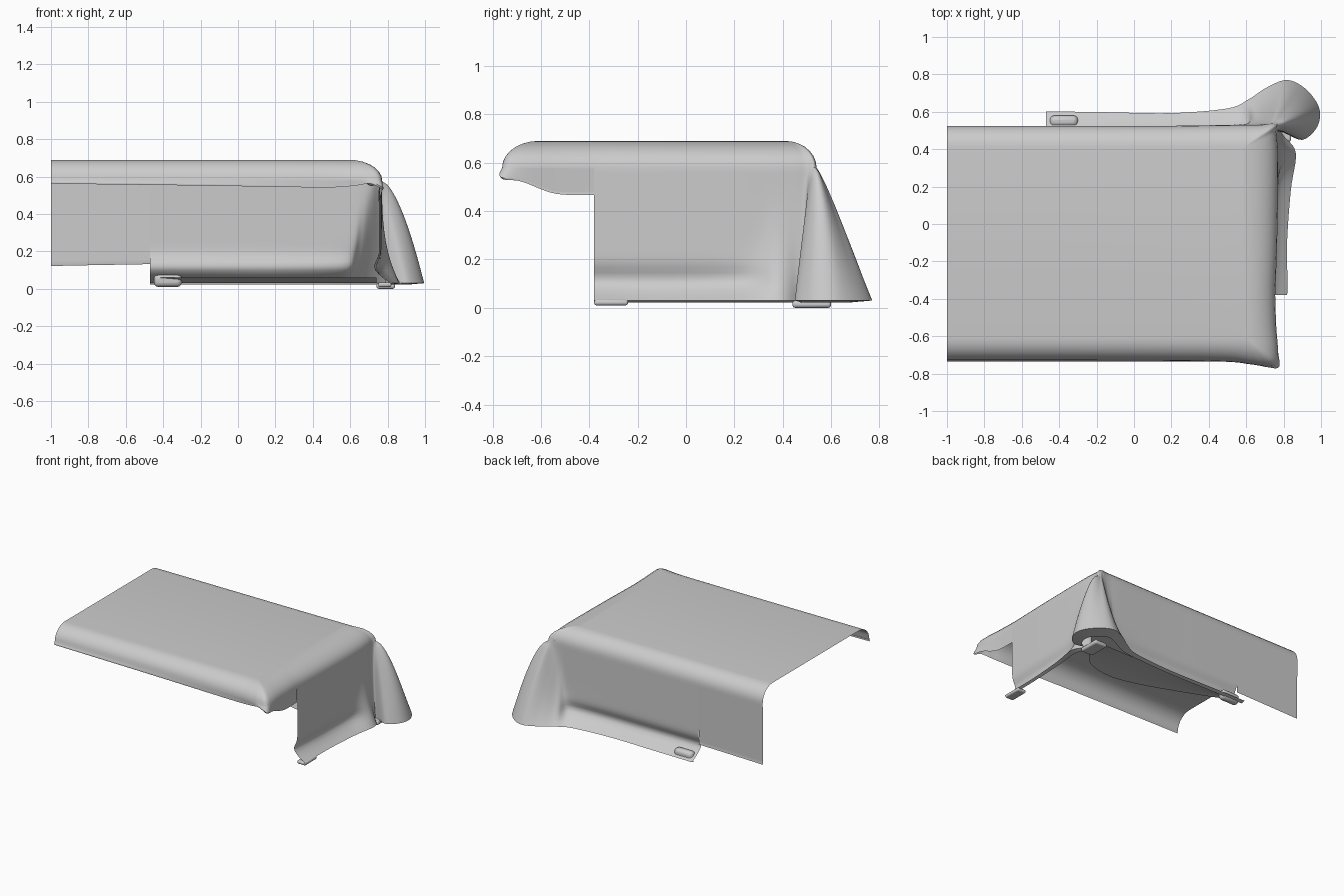
import bpy, bmesh, math
from mathutils import Vector

cube = bpy.data.objects.get("Cube")
if cube:
    bpy.data.objects.remove(cube, do_unlink=True)

grey = bpy.data.materials.new("soft grey cloth")
grey.use_nodes = True
grey.diffuse_color = (0.6, 0.6, 0.6, 1)
grey.node_tree.nodes["Principled BSDF"].inputs["Base Color"].default_value = (0.6, 0.6, 0.6, 1)

TOP, SHOULDER = 0.69, 0.58
ARC, WALL, SUB = 7, 24, 6


def finish(obj, angle=50):
    obj.data.materials.append(grey)
    bpy.ops.object.select_all(action='DESELECT')
    obj.select_set(True)
    bpy.context.view_layer.objects.active = obj
    bpy.ops.object.shade_smooth_by_angle(angle=math.radians(angle))


def link_mesh(name, bm):
    bmesh.ops.recalc_face_normals(bm, faces=bm.faces[:])
    mesh = bpy.data.meshes.new(name)
    bm.to_mesh(mesh)
    bm.free()
    obj = bpy.data.objects.new(name, mesh)
    bpy.context.collection.objects.link(obj)
    finish(obj)


def smooth_path(points):
    """Catmull-Rom through tuples of any length."""
    pts = [Vector(p) for p in points]
    pts = [pts[0] * 2 - pts[1]] + pts + [pts[-1] * 2 - pts[-2]]
    out = []
    for a, b, c, d in zip(pts, pts[1:], pts[2:], pts[3:]):
        for i in range(SUB):
            t = i / SUB
            out.append(b + (c - a) * (t / 2) + (a * 2 - b * 5 + c * 4 - d) * (t * t / 2)
                       + (b * 3 - a - c * 3 + d) * (t ** 3 / 2))
    return out + [pts[-2]]


def column(p):
    """One strip from the flat top, over the rounded shoulder, down to the hem."""
    x, y, bx, by, zb, power = p
    inner = Vector((min(x, 0.59), max(-0.61, min(y, 0.41))))
    edge, hem = Vector((x, y)), Vector((bx, by))
    pts = []
    for i in range(ARC):
        a = math.pi / 2 * i / ARC
        q = inner.lerp(edge, math.sin(a))
        pts.append((q.x, q.y, SHOULDER + (TOP - SHOULDER) * math.cos(a)))
    # Gathered hems pinch inward just above the flared edge
    pinch = 0.5 * max(0, min(1, (power - 3) / 3))
    for i in range(WALL + 1):
        t = i / WALL
        flare = t ** max(power * (1 + pinch * 3), 0.5) - pinch * math.exp(-((t - 0.85) / 0.09) ** 2)
        q = edge + (hem - edge) * flare
        pts.append((q.x, q.y, SHOULDER + (zb - SHOULDER) * t))
    q = hem.lerp(edge, 0.4)
    pts.append((q.x, q.y, zb - 0.008))
    return pts


# Each control: shoulder x, y, hem x, y, hem height, flare power
front_lip = [
    (-1, -0.73, -1, -0.735, 0.57, 1), (-0.2, -0.73, -0.2, -0.735, 0.56, 1),
    (0.45, -0.735, 0.45, -0.735, 0.55, 1), (0.62, -0.75, 0.63, -0.75, 0.56, 1),
    (0.70, -0.76, 0.71, -0.765, 0.57, 1), (0.76, -0.75, 0.775, -0.765, 0.54, 1),
    (0.77, -0.68, 0.77, -0.68, 0.53, 1), (0.76, -0.54, 0.755, -0.54, 0.48, 1),
    (0.755, -0.38, 0.75, -0.38, 0.475, 1)]
long_drape = [
    (0.755, -0.38, 0.82, -0.38, 0.03, 6), (0.765, -0.1, 0.82, -0.1, 0.03, 6),
    (0.77, 0.2, 0.84, 0.18, 0.03, 5), (0.77, 0.36, 0.865, 0.38, 0.03, 3),
    (0.765, 0.45, 0.80, 0.47, 0.03, 2), (0.76, 0.495, 0.80, 0.49, 0.03, 1.2),
    (0.765, 0.52, 0.90, 0.45, 0.03, 0.9), (0.765, 0.53, 0.98, 0.52, 0.03, 0.65),
    (0.76, 0.535, 0.99, 0.62, 0.03, 0.6), (0.75, 0.538, 0.92, 0.72, 0.03, 0.8),
    (0.74, 0.54, 0.82, 0.77, 0.03, 0.95), (0.71, 0.535, 0.71, 0.73, 0.03, 1.7),
    (0.66, 0.53, 0.61, 0.665, 0.03, 3), (0.55, 0.53, 0.50, 0.62, 0.03, 5),
    (0.2, 0.525, 0.2, 0.595, 0.03, 6), (-0.15, 0.525, -0.15, 0.6, 0.03, 6),
    (-0.47, 0.525, -0.47, 0.605, 0.03, 6)]
short_drape = [
    (-0.47, 0.525, -0.47, 0.52, 0.14, 1), (-0.75, 0.525, -0.75, 0.52, 0.135, 1),
    (-1, 0.525, -1, 0.52, 0.13, 1)]

# Draped cover, one open surface
bm = bmesh.new()
cache, rim = {}, []


def vert(co):
    key = tuple(round(c, 4) for c in co)
    if key not in cache:
        cache[key] = bm.verts.new(co)
    return cache[key]


for section in (front_lip, long_drape, short_drape):
    cols = [[vert(co) for co in column(p)] for p in smooth_path(section)]
    for col in cols:
        if col[0] not in rim:
            rim.append(col[0])
    for a, b in zip(cols, cols[1:]):
        for i in range(len(a) - 1):
            quad = list(dict.fromkeys((a[i], a[i + 1], b[i + 1], b[i])))
            if len(quad) > 2 and not bm.faces.get(quad):
                bm.faces.new(quad)
bm.faces.new(rim)
link_mesh("draped_cover", bm)

# Cloth tucked under the back edge, widest near the corner: x, inner y
bm = bmesh.new()
tuck = smooth_path([(0.74, 0.42), (0.62, 0.28), (0.42, 0.23), (0.2, 0.27),
                    (-0.05, 0.36), (-0.25, 0.44), (-0.45, 0.53)])
rows = []
for x, y in tuck:
    rows.append([bm.verts.new((x, 0.57 + (y - 0.57) * k / 5, 0.03 + 0.03 * math.sin(math.pi / 2 * k / 5)))
                 for k in range(6)])
for a, b in zip(rows, rows[1:]):
    for k in range(5):
        bm.faces.new((a[k], a[k + 1], b[k + 1], b[k]))
link_mesh("tucked_flap", bm)


def tab(name, centre, size):
    bpy.ops.mesh.primitive_cube_add(size=1, location=centre)
    obj = bpy.context.object
    obj.name = name
    obj.scale = size
    bpy.ops.object.transform_apply(location=False, rotation=False, scale=True)
    bevel = obj.modifiers.new("soft edge", 'BEVEL')
    bevel.width, bevel.segments = min(size) * 0.4, 3
    finish(obj)


# Folded hem ends and the tuck under the corner
tab("back_hem_fold", (-0.375, 0.55, 0.045), (0.15, 0.06, 0.07))
tab("side_hem_fold", (0.785, -0.31, 0.022), (0.07, 0.14, 0.024))
tab("corner_hem_fold", (0.79, 0.52, 0.015), (0.1, 0.16, 0.03))

# Bunched cloth at the top of the pleated corner
bpy.ops.mesh.primitive_uv_sphere_add(segments=20, ring_count=12, radius=1, location=(0.715, 0.495, 0.595))
knot = bpy.context.object
knot.name = "corner_bunch"
knot.scale = (0.04, 0.04, 0.045)
finish(knot)
